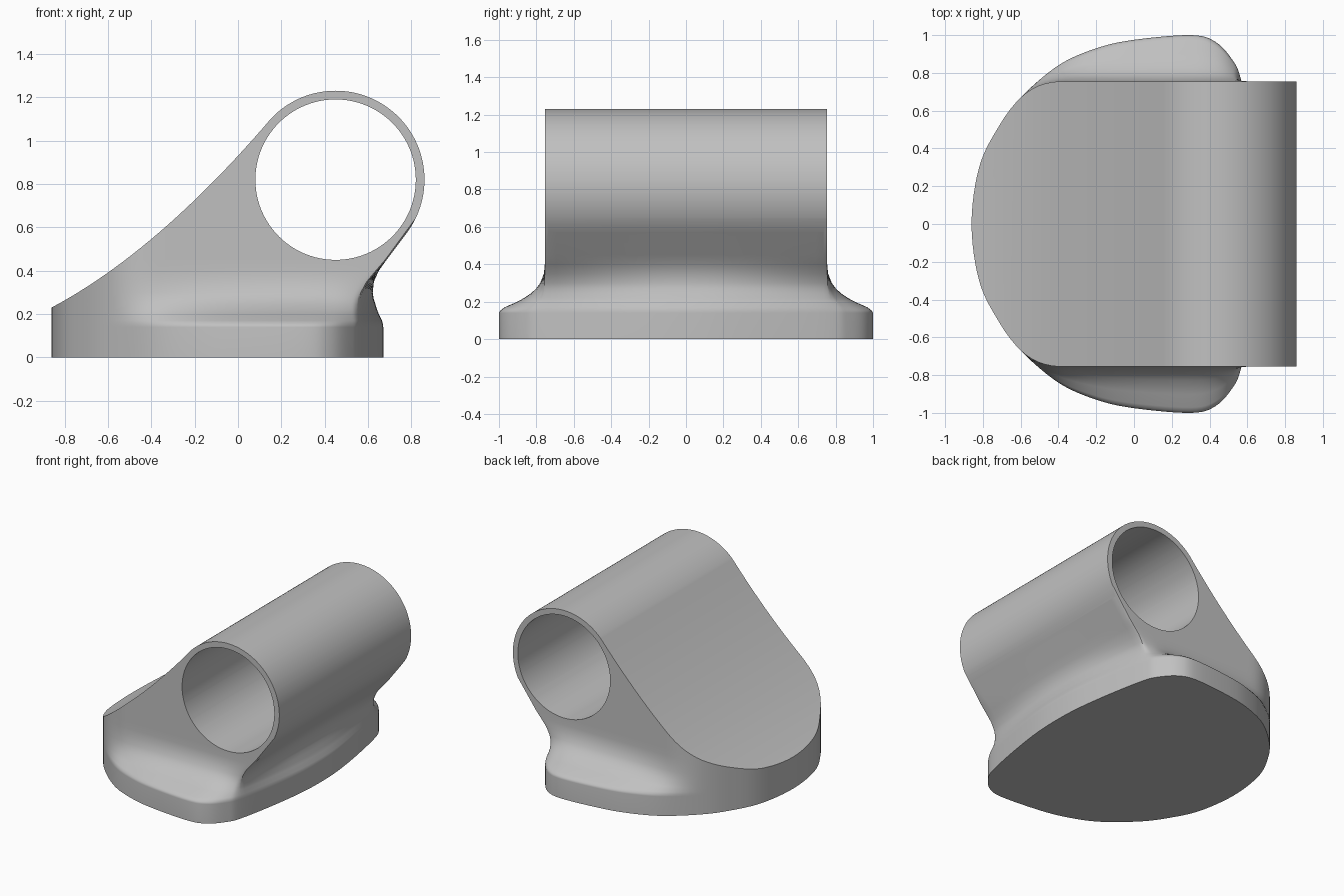
import bpy, bmesh, math
from mathutils import Vector

old = bpy.data.objects.get("Cube")
if old:
    bpy.data.objects.remove(old, do_unlink=True)

grey = bpy.data.materials.new("plain_grey")
grey.use_nodes = True
grey.diffuse_color = (0.53, 0.53, 0.53, 1)
grey.node_tree.nodes["Principled BSDF"].inputs["Base Color"].default_value = (0.53, 0.53, 0.53, 1)

TUBE = Vector((0.45, 0.82))      # tube centre in x and z
OUTER, INNER = 0.41, 0.37
HALF = 0.755                     # half length of the tube
LEAN = math.atan(0.75)           # lean of the rear wall below the tube


def loft(name, rings):
    """Closed solid through equal-length rings of points."""
    bm = bmesh.new()
    loops = [[bm.verts.new(p) for p in ring] for ring in rings]
    n = len(loops[0])
    for a, b in zip(loops, loops[1:]):
        for i in range(n):
            j = (i + 1) % n
            bm.faces.new((a[i], a[j], b[j], b[i]))
    bm.faces.new(loops[0][::-1])
    bm.faces.new(loops[-1])
    bmesh.ops.recalc_face_normals(bm, faces=bm.faces)
    mesh = bpy.data.meshes.new(name)
    bm.to_mesh(mesh)
    bm.free()
    mesh.materials.append(grey)
    ob = bpy.data.objects.new(name, mesh)
    bpy.context.collection.objects.link(ob)
    return ob


def prism(name, profile):
    """Extrude an x-z profile along y, past both ends."""
    return loft(name, [[(p[0], y, p[1]) for p in profile] for y in (-1.3, 1.3)])


def arc(radius, start, end, n):
    return [TUBE + radius * Vector((math.cos(a), math.sin(a)))
            for a in (start + (end - start) * i / n for i in range(n + 1))]


def smooth_loop(pts, steps):
    """Closed Catmull-Rom curve."""
    out, n = [], len(pts)
    for i in range(n):
        a, b, c, d = (Vector(pts[(i + k) % n]) for k in (-1, 0, 1, 2))
        for s in range(steps):
            t = s / steps
            out.append(0.5 * (2 * b + (c - a) * t + (2 * a - 5 * b + 4 * c - d) * t ** 2
                              + (3 * b - a - 3 * c + d) * t ** 3))
    return out


def soft_min(a, b, k):
    h = max(k - abs(a - b), 0) / k
    return min(a, b) - h * h * k / 4


# Footprint of the foot, mirrored across y
half = [(-0.86, 0), (-0.82, 0.3), (-0.72, 0.51), (-0.6, 0.67), (-0.4, 0.84), (-0.2, 0.93),
        (0, 0.975), (0.3, 1), (0.43, 0.965), (0.52, 0.87), (0.565, 0.77), (0.62, 0.5),
        (0.66, 0.22), (0.67, 0)]
footprint = smooth_loop(half + [(x, -y) for x, y in half[-2:0:-1]], 6)


def section(z, side, rear):
    """Footprint blended toward the straight-sided upper body."""
    wall = TUBE.x + OUTER * math.cos(LEAN) + 0.75 * (z - TUBE.y + OUTER * math.sin(LEAN))
    ring = []
    for x, y in footprint:
        by = math.copysign(soft_min(abs(y), HALF, 0.1 if x < 0.3 else 0.02), y)
        bx = x if x < 0.3 else min(wall, 0.3 + (x - 0.3) * (wall - 0.3) / 0.27)
        ring.append((x + (bx - x) * rear, y + (by - y) * side, z))
    return ring


# Foot flaring into the body: height, side blend, rear blend
levels = [(0, 0, 0), (0.14, 0, 0), (0.155, 0.04, 0.01), (0.17, 0.12, 0.03), (0.2, 0.4, 0.12),
          (0.22, 0.55, 0.18), (0.245, 0.7, 0.26), (0.27, 0.81, 0.37), (0.3, 0.9, 0.5),
          (0.35, 0.98, 0.72), (0.4, 1, 0.92), (0.45, 1, 1), (1.4, 1, 1)]
body = loft("tube_holder_body", [section(*lv) for lv in levels])

# Side outline: sloping front curve running into the round tube
a, b, c = Vector((-0.86, 0.23)), Vector((-0.37, 0.49)), arc(OUTER, math.radians(136), 0, 1)[0]
slope = [a * (1 - t) ** 2 + b * 2 * t * (1 - t) + c * t * t for t in (i / 24 for i in range(24))]
outline = [(-1.1, -0.1), (-1.1, 0.1)] + slope + arc(OUTER, math.radians(136), -LEAN, 72)
outline += [(1.1, 0.5), (1.1, -0.1)]

cuts = [("INTERSECT", prism("outline_cutter", outline)),
        ("DIFFERENCE", prism("bore_cutter", arc(INNER, 0, math.tau, 96)[:-1]))]

bpy.ops.object.select_all(action='DESELECT')
bpy.context.view_layer.objects.active = body
body.select_set(True)
for operation, cutter in cuts:
    cutter.hide_render = True
    mod = body.modifiers.new("cut", 'BOOLEAN')
    mod.operation, mod.object, mod.solver = operation, cutter, 'EXACT'
    bpy.ops.object.modifier_apply(modifier=mod.name)
    bpy.data.objects.remove(cutter, do_unlink=True)

# Smooth skin with crisp rims
bpy.ops.object.shade_smooth_by_angle(angle=math.radians(40))
weighted = body.modifiers.new("even_shading", 'WEIGHTED_NORMAL')
weighted.keep_sharp = True
